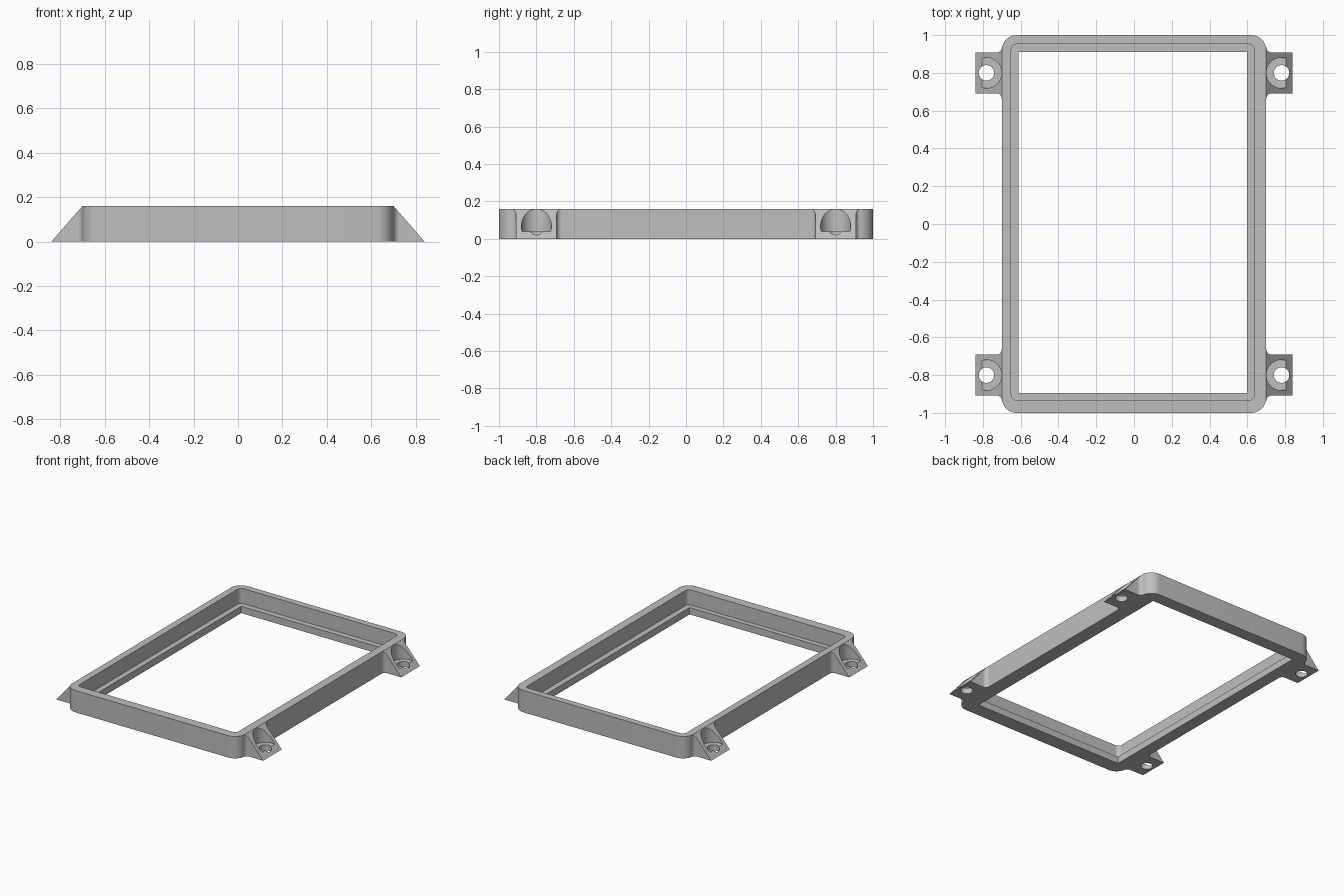
import bpy, bmesh
from math import sin, cos, pi

HEIGHT, LEDGE = 0.16, 0.05
WALL_X, EAR_X, EAR_Y, EAR_HALF = 0.70, 0.84, 0.80, 0.108
FILLET = 0.028

cube = bpy.data.objects.get("Cube")
if cube:
    bpy.data.objects.remove(cube)

grey = bpy.data.materials.new("matte_grey")
grey.use_nodes = True
colour = (0.52, 0.52, 0.52, 1)
grey.diffuse_color = colour
grey.node_tree.nodes["Principled BSDF"].inputs["Base Color"].default_value = colour


def arc(cx, cy, r, start, end, steps=10):
    return [(cx + r * cos(start + (end - start) * i / steps),
             cy + r * sin(start + (end - start) * i / steps)) for i in range(steps + 1)]


def rounded_rect(x0, x1, y0, y1, r):
    if r == 0:
        return [(x0, y0), (x1, y0), (x1, y1), (x0, y1)]
    corners = [(x1 - r, y1 - r), (x0 + r, y1 - r), (x0 + r, y0 + r), (x1 - r, y0 + r)]
    return [p for i, (cx, cy) in enumerate(corners)
            for p in arc(cx, cy, r, i * pi / 2, (i + 1) * pi / 2)]


def prism(name, outline, z0, z1, top_height=None):
    """Extrude a plan outline; top_height(x) optionally slopes the top."""
    bm = bmesh.new()
    base = bm.faces.new([bm.verts.new((x, y, z0)) for x, y in outline])
    top = bmesh.ops.extrude_face_region(bm, geom=[base], use_keep_orig=True)
    for v in top["geom"]:
        if isinstance(v, bmesh.types.BMVert):
            v.co.z = top_height(v.co.x) if top_height else z1
    bmesh.ops.remove_doubles(bm, verts=bm.verts, dist=0.0001)
    bmesh.ops.recalc_face_normals(bm, faces=bm.faces)
    mesh = bpy.data.meshes.new(name)
    bm.to_mesh(mesh)
    bm.free()
    mesh.materials.append(grey)
    obj = bpy.data.objects.new(name, mesh)
    bpy.context.collection.objects.link(obj)
    return obj


def select(obj):
    bpy.ops.object.select_all(action="DESELECT")
    obj.select_set(True)
    bpy.context.view_layer.objects.active = obj


def cut(obj, cutter):
    cutter.hide_render = True
    select(obj)
    mod = obj.modifiers.new("cut", "BOOLEAN")
    mod.operation, mod.solver, mod.object = "DIFFERENCE", "EXACT", cutter
    bpy.ops.object.modifier_apply(modifier=mod.name)
    bpy.data.objects.remove(cutter)


def smooth(obj):
    select(obj)
    bpy.ops.object.shade_smooth_by_angle(angle=pi / 6)


# Rectangular frame with a stepped opening that leaves a ledge at the bottom
frame = prism("frame", rounded_rect(-WALL_X, WALL_X, -1, 1, 0.08), 0, HEIGHT)
cut(frame, prism("recess_cutter", rounded_rect(-0.65, 0.638, -0.933, 0.952, 0.03),
                 LEDGE, HEIGHT + 0.1))
cut(frame, prism("opening_cutter", rounded_rect(-0.611, 0.597, -0.895, 0.91, 0),
                 -0.1, HEIGHT + 0.1))
smooth(frame)


# Sloped mounting ears with filleted roots, screw recess and through hole
def ear_height(x):
    return HEIGHT * (EAR_X - abs(x)) / (EAR_X - WALL_X)


root = arc(WALL_X + FILLET, EAR_HALF + FILLET, FILLET, pi, 1.5 * pi, 8)
half = root + [(EAR_X, EAR_HALF)]
plan = half + [(x, -y) for x, y in reversed(half)]

for sx, side in ((1, "left"), (-1, "right")):
    for sy, end in ((-1, "front"), (1, "back")):
        cx, cy = sx * 0.781, sy * EAR_Y
        ear = prism(f"{end}_{side}_ear", [(sx * x, cy + y) for x, y in plan],
                    0, HEIGHT, ear_height)
        for r, z in ((0.0805, 0.04), (0.041, -0.1)):
            cut(ear, prism("screw_cutter", arc(cx, cy, r, 0, 2 * pi, 40)[:-1],
                           z, HEIGHT + 0.1))
        smooth(ear)
